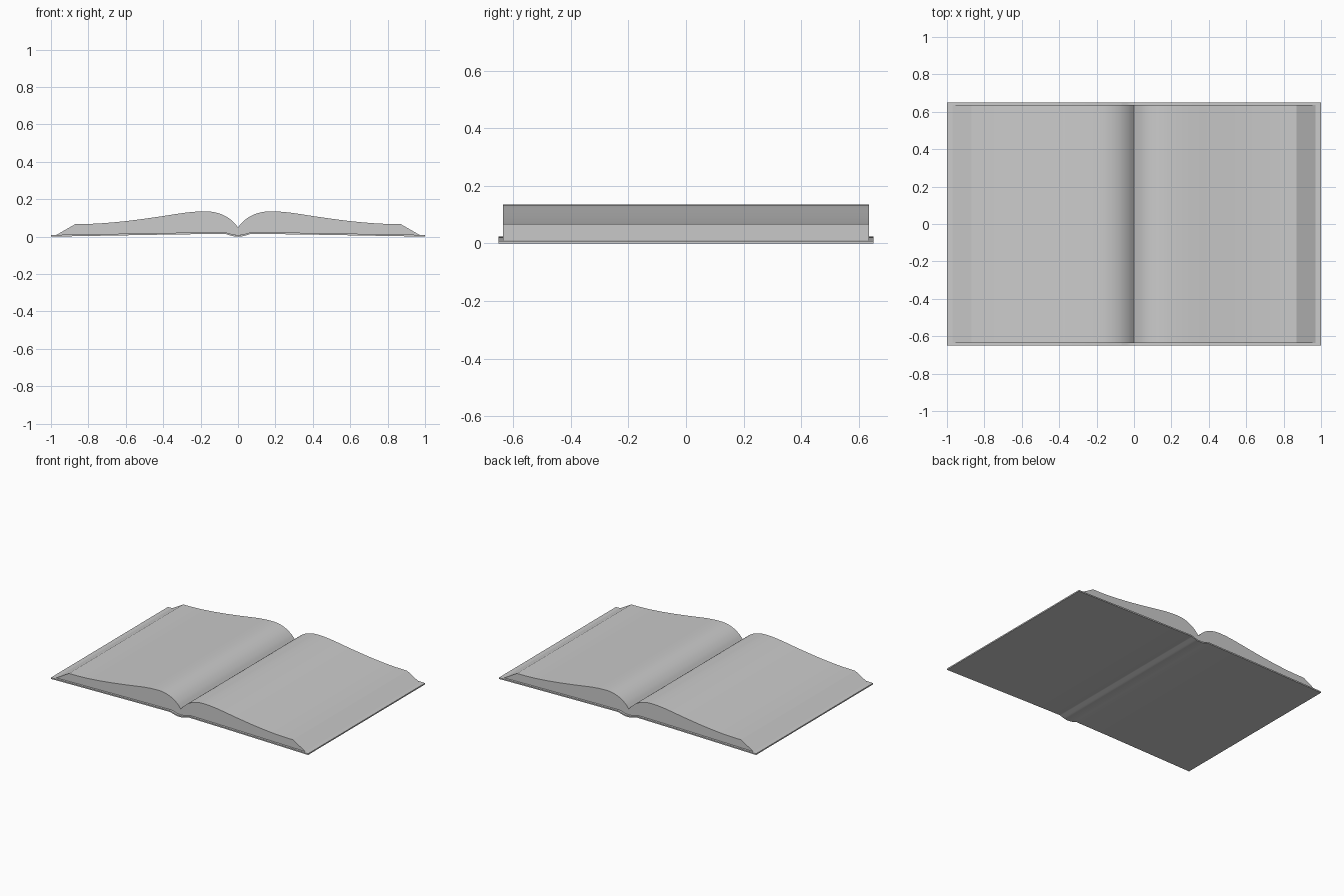
import bpy
from mathutils import Vector

if "Cube" in bpy.data.objects:
    bpy.data.objects.remove(bpy.data.objects["Cube"])


def spline(pts, steps=5):
    """Smooth Catmull-Rom curve through 2D points."""
    p = [Vector(q) for q in pts]
    p = [2 * p[0] - p[1]] + p + [2 * p[-1] - p[-2]]
    out = []
    for i in range(1, len(p) - 2):
        a, b, c, d = p[i - 1:i + 3]
        for k in range(steps):
            t = k / steps
            out.append(0.5 * (2 * b + (c - a) * t + (2 * a - 5 * b + 4 * c - d) * t * t
                              + (3 * b - a - 3 * c + d) * t ** 3))
    return out + [p[-2]]


def extrude(name, profile, half):
    """Extrude a closed xz outline along y, with n-gon ends."""
    n = len(profile)
    verts = [(x, y, z) for y in (-half, half) for x, z in profile]
    faces = [(i, (i + 1) % n, n + (i + 1) % n, n + i) for i in range(n)]
    faces += [tuple(reversed(range(n))), tuple(range(n, 2 * n))]
    mesh = bpy.data.meshes.new(name)
    mesh.from_pydata(verts, [], faces)
    obj = bpy.data.objects.new(name, mesh)
    bpy.context.collection.objects.link(obj)
    bpy.ops.object.select_all(action='DESELECT')
    obj.select_set(True)
    bpy.context.view_layer.objects.active = obj
    bpy.ops.object.mode_set(mode='EDIT')
    bpy.ops.mesh.select_all(action='SELECT')
    bpy.ops.mesh.normals_make_consistent(inside=False)
    bpy.ops.object.mode_set(mode='OBJECT')
    bpy.ops.object.shade_smooth_by_angle(angle=0.5)


# Cover: two thin boards joined by a rounded spine that sags to the ground
spine = [(0, 0), (0.025, 0.002), (0.05, 0.009), (0.07, 0.015)]
half = spline(spine, 3) + [Vector((0.35, 0.0115)), Vector((1, 0))]
under = [(-x, z) for x, z in reversed(half[1:])] + [(x, z) for x, z in half]
top = [(x, z + 0.009) for x, z in reversed(under)]
extrude("cover", under + top, 0.65)

# Page blocks: curve up from the gutter, then slope down to a slanted fore edge
page_top = [(0, 0.05), (0.03, 0.083), (0.07, 0.111), (0.12, 0.129), (0.18, 0.135),
            (0.28, 0.128), (0.44, 0.104), (0.6, 0.083), (0.75, 0.070), (0.87, 0.067)]
bottom = [(0.97, 0.0095), (0.35, 0.0205), (0.07, 0.024), (0.05, 0.018),
          (0.025, 0.011), (0, 0.009)]
outline = [(x, z) for x, z in spline(page_top)] + bottom
for name, side in (("left_pages", -1), ("right_pages", 1)):
    extrude(name, [(side * x, z) for x, z in outline], 0.635)
